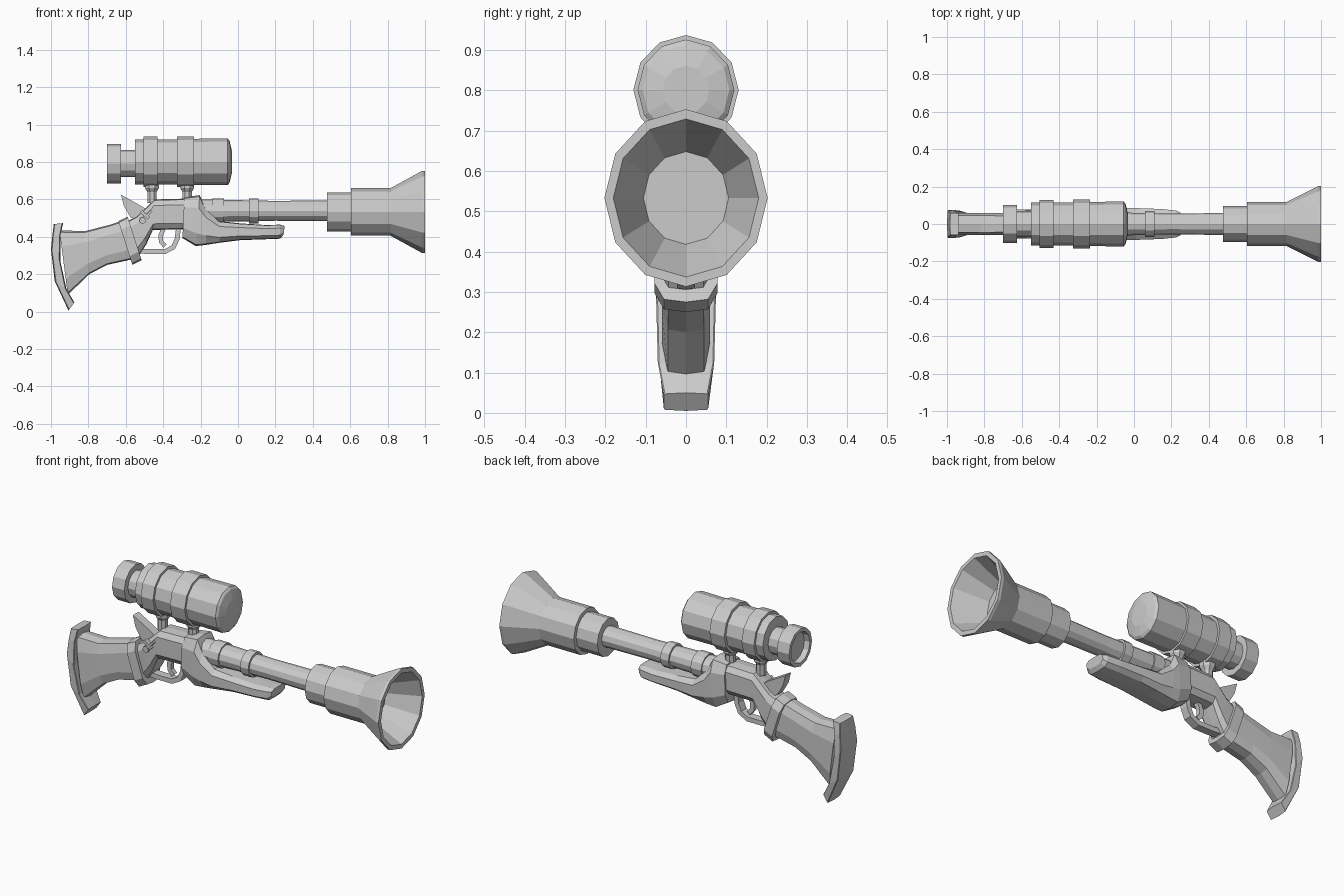
import bpy, bmesh, math
from mathutils import Vector

cube = bpy.data.objects.get("Cube")
if cube:
    bpy.data.objects.remove(cube, do_unlink=True)

grey = bpy.data.materials.new("plain grey")
grey.use_nodes = True
grey.diffuse_color = (0.6, 0.6, 0.6, 1)
grey.node_tree.nodes["Principled BSDF"].inputs["Base Color"].default_value = (0.6, 0.6, 0.6, 1)


def finish(name, bm):
    bmesh.ops.recalc_face_normals(bm, faces=bm.faces)
    mesh = bpy.data.meshes.new(name)
    bm.to_mesh(mesh)
    bm.free()
    mesh.materials.append(grey)
    obj = bpy.data.objects.new(name, mesh)
    bpy.context.collection.objects.link(obj)
    return obj


def skin(name, rings):
    """Join rings of points with quads and cap both ends."""
    bm = bmesh.new()
    loops = [[bm.verts.new(p) for p in ring] for ring in rings]
    n = len(loops[0])
    for a, b in zip(loops, loops[1:]):
        for i in range(n):
            j = (i + 1) % n
            bm.faces.new((a[i], a[j], b[j], b[i]))
    bm.faces.new(loops[0])
    bm.faces.new(loops[-1])
    return finish(name, bm)


def lathe_x(name, z, profile, squash, sides=12):
    """Turn (x, radius) pairs about a lengthwise axis."""
    angles = [math.tau * i / sides for i in range(sides)]
    return skin(name, [[(x, r * squash * math.cos(a), z + r * math.sin(a)) for a in angles]
                       for x, r in profile])


def post(name, x, profile, sides=8):
    """Turn (z, radius) pairs about an upright axis."""
    angles = [math.tau * (i + 0.5) / sides for i in range(sides)]
    return skin(name, [[(x + r * math.cos(a), r * math.sin(a), z) for a in angles]
                       for z, r in profile])


def loft(name, stations, chamfer=0.2, crown=0.03, flat=0.7):
    """Chamfered sections, each given as upper x, z, lower x, z and half width."""
    half = [(0, 0), (crown, flat), (chamfer, 1), (1 - chamfer, 1), (1 - crown, flat), (1, 0)]
    section = half + [(t, -w) for t, w in reversed(half[1:-1])]
    rings = []
    for ux, uz, lx, lz, width in stations:
        rings.append([(ux + (lx - ux) * t, w * width, uz + (lz - uz) * t) for t, w in section])
    return skin(name, rings)


def plate(name, outline, y0, y1):
    """Extrude a side outline of (x, z) points across y."""
    return skin(name, [[(x, y, z) for x, z in outline] for y in (y0, y1)])


def strap(name, path, thick, width):
    """Sweep a rectangular bar along a side path."""
    pts = [Vector(p) for p in path]
    rings = []
    for i, p in enumerate(pts):
        d = (pts[min(i + 1, len(pts) - 1)] - pts[max(i - 1, 0)]).normalized()
        n = Vector((-d.y, d.x)) * thick / 2
        rings.append([((p + n * s).x, w * width / 2, (p + n * s).y)
                      for s, w in ((1, 1), (1, -1), (-1, -1), (-1, 1))])
    return skin(name, rings)


# Barrel with stepped, hollow flared muzzle
AXIS = 0.533
lathe_x("barrel", AXIS + 0.006, [(-0.28, 0.063), (-0.05, 0.058), (0.2, 0.053), (0.5, 0.056)], 1.05)
for name, x0, x1 in (("rear_barrel_band", -0.14, -0.075), ("front_barrel_band", 0.06, 0.11)):
    lathe_x(name, AXIS + 0.006, [(x0, 0.067), (x1, 0.067)], 1.03)
lathe_x("muzzle", AXIS,
        [(0.475, 0.104), (0.605, 0.104), (0.605, 0.127), (0.815, 0.127), (0.985, 0.22),
         (1.0, 0.22), (1.0, 0.196), (0.83, 0.115)], 0.92)

# Scope
lathe_x("scope_body", 0.801,
        [(-0.55, 0.12), (-0.505, 0.12), (-0.505, 0.134), (-0.43, 0.134), (-0.43, 0.12),
         (-0.325, 0.12), (-0.325, 0.136), (-0.235, 0.136), (-0.235, 0.123), (-0.055, 0.125),
         (-0.045, 0.112), (-0.033, 0.06)], 0.96)
lathe_x("scope_eyepiece", 0.791,
        [(-0.67, 0.08), (-0.7, 0.085), (-0.7, 0.105), (-0.625, 0.105), (-0.625, 0.072),
         (-0.53, 0.072)], 0.96)
for name, x in (("rear_scope_mount", -0.46), ("front_scope_mount", -0.272)):
    post(name, x, [(0.58, 0.027), (0.64, 0.027), (0.66, 0.04), (0.7, 0.04)])

# Receiver running down into the wrist
loft("receiver", [(-0.6, 0.48, -0.535, 0.29, 0.06), (-0.54, 0.51, -0.49, 0.36, 0.065),
                  (-0.445, 0.6, -0.455, 0.437, 0.068), (-0.25, 0.605, -0.25, 0.44, 0.068)])

# Block and fore stock
loft("fore_stock", [(-0.287, 0.612, -0.297, 0.393, 0.078), (-0.205, 0.623, -0.225, 0.35, 0.086),
                    (-0.175, 0.555, -0.17, 0.357, 0.088), (-0.1, 0.484, -0.1, 0.368, 0.088),
                    (0.01, 0.472, 0.01, 0.382, 0.085), (0.15, 0.463, 0.15, 0.387, 0.08),
                    (0.225, 0.465, 0.225, 0.39, 0.072), (0.25, 0.458, 0.243, 0.41, 0.06)],
     chamfer=0.25)

# Shoulder stock, collar and butt plate
loft("stock", [(-0.955, 0.435, -0.91, 0.09, 0.06), (-0.82, 0.43, -0.795, 0.2, 0.06),
               (-0.69, 0.463, -0.7, 0.25, 0.058), (-0.59, 0.495, -0.54, 0.285, 0.056)],
     chamfer=0.25, flat=0.75)
loft("collar", [(-0.64, 0.484, -0.565, 0.25, 0.078), (-0.59, 0.507, -0.515, 0.275, 0.078)])
loft("butt_plate", [(-0.935, 0.473, -0.985, 0.468, 0.058), (-0.95, 0.404, -0.992, 0.41, 0.068),
                    (-0.95, 0.27, -1.0, 0.334, 0.074), (-0.917, 0.12, -0.98, 0.163, 0.07),
                    (-0.875, 0.05, -0.906, 0.005, 0.055)],
     chamfer=0.12, crown=0.06, flat=0.95)

# Hammer fin and lock details
plate("hammer", [(-0.625, 0.625), (-0.535, 0.575), (-0.46, 0.53), (-0.5, 0.47),
                 (-0.575, 0.505), (-0.61, 0.565)], -0.025, 0.025)
plate("lock_screw", [(-0.51 + 0.018 * math.cos(math.tau * i / 8),
                      0.487 + 0.018 * math.sin(math.tau * i / 8)) for i in range(8)], -0.08, -0.06)
plate("lock_arm", [(-0.525, 0.532), (-0.512, 0.542), (-0.47, 0.505), (-0.483, 0.493)], -0.085, -0.06)
plate("lock_pin", [(-0.49, 0.52), (-0.465, 0.545), (-0.457, 0.537), (-0.48, 0.51)], -0.085, -0.06)

# Trigger and guard
strap("trigger_guard", [(-0.54, 0.325), (-0.475, 0.321), (-0.39, 0.321), (-0.345, 0.345),
                        (-0.325, 0.39), (-0.318, 0.45)], 0.026, 0.045)
strap("trigger", [(-0.395, 0.45), (-0.413, 0.41), (-0.412, 0.375), (-0.39, 0.35)], 0.024, 0.025)
